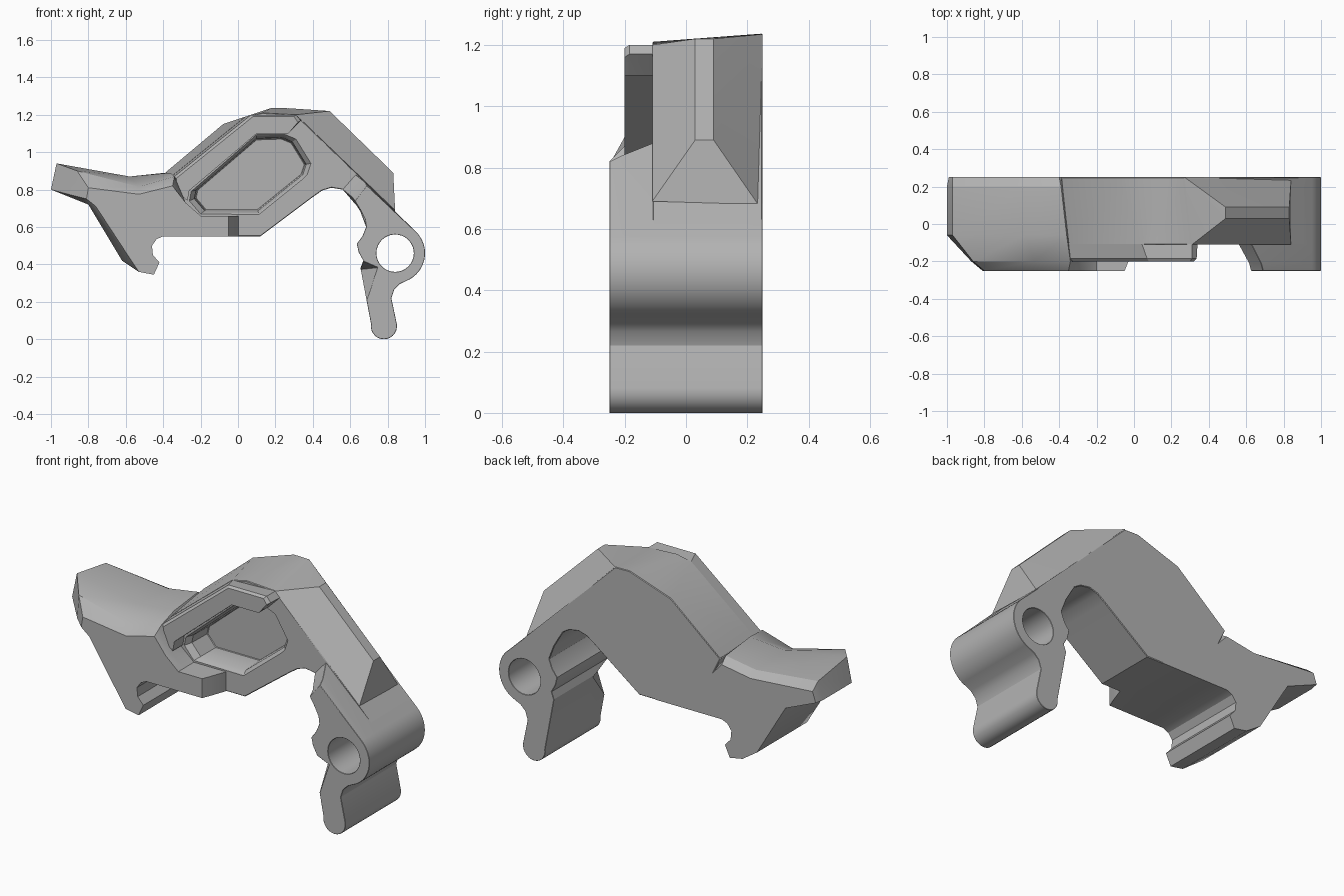
import bpy, bmesh
from math import sin, cos, radians

if "Cube" in bpy.data.objects:
    bpy.data.objects.remove(bpy.data.objects["Cube"])

GREY = (0.45, 0.45, 0.45, 1)
metal = bpy.data.materials.new("plain_grey")
metal.use_nodes = True
metal.diffuse_color = GREY
metal.node_tree.nodes["Principled BSDF"].inputs["Base Color"].default_value = GREY


def finish(name, bm):
    bmesh.ops.recalc_face_normals(bm, faces=bm.faces)
    mesh = bpy.data.meshes.new(name)
    bm.to_mesh(mesh)
    bm.free()
    mesh.materials.append(metal)
    ob = bpy.data.objects.new(name, mesh)
    bpy.context.collection.objects.link(ob)
    return ob


def loft(name, *sections):
    """Skin matching (y, [(x, z), ...]) outlines and cap both ends."""
    bm = bmesh.new()
    rings = [[bm.verts.new((x, y, z)) for x, z in pts] for y, pts in sections]
    for a, b in zip(rings, rings[1:]):
        for i in range(len(a)):
            bm.faces.new((a[i - 1], a[i], b[i], b[i - 1]))
    bm.faces.new(rings[0])
    bm.faces.new(rings[-1])
    return finish(name, bm)


def hull(name, points):
    bm = bmesh.new()
    verts = [bm.verts.new(p) for p in points]
    bmesh.ops.convex_hull(bm, input=verts)
    bmesh.ops.dissolve_limit(bm, angle_limit=0.02, verts=bm.verts, edges=bm.edges)
    return finish(name, bm)


def arc(cx, cz, r, start, end, n):
    angles = [radians(start + (end - start) * i / n) for i in range(n + 1)]
    return [(cx + r * cos(a), cz + r * sin(a)) for a in angles]


def activate(ob):
    bpy.ops.object.select_all(action='DESELECT')
    ob.select_set(True)
    bpy.context.view_layer.objects.active = ob


def cut(ob, cutter):
    cutter.hide_render = True
    mod = ob.modifiers.new("cut", 'BOOLEAN')
    mod.operation = 'DIFFERENCE'
    mod.solver = 'EXACT'
    mod.object = cutter
    activate(ob)
    bpy.ops.object.modifier_apply(modifier=mod.name)
    bpy.data.objects.remove(cutter)


def dress(ob, chamfer=0.0):
    if chamfer:
        mod = ob.modifiers.new("chamfer", 'BEVEL')
        mod.width = chamfer
        mod.segments = 1
        mod.limit_method = 'ANGLE'
        mod.angle_limit = radians(55)
    activate(ob)
    bpy.ops.object.shade_smooth_by_angle(angle=radians(28))


# Main body: arched slab whose top twists from front to back
arm_end = [(0.945, 0.58), (0.93, 0.585), (0.685, 0.6), (0.655, 0.68)]
arch = [(0.6, 0.775), (0.56, 0.8), (0.5, 0.81), (0.45, 0.795), (0.4, 0.76)]
belly = [(0.12, 0.55), (-0.3, 0.55), (-0.3, 0.7)]
lower = arm_end + arch + belly
body = loft("main_body",
            (-0.11, [(-0.35, 0.875), (0.04, 1.19), (0.13, 1.21), (0.31, 1.2)] + lower),
            (0.25, [(-0.39, 0.89), (-0.08, 1.15), (0.18, 1.237), (0.27, 1.235)] + lower))

# Recessed pocket in the body front
rim = [(-0.25, 0.79), (0.1, 1.09), (0.25, 1.095), (0.31, 1.07), (0.39, 0.94),
       (0.37, 0.88), (0.11, 0.67), (-0.2, 0.67), (-0.26, 0.74)]


def shrink(pts, k, cx=0.07, cz=0.88):
    return [(cx + (x - cx) * k, cz + (z - cz) * k) for x, z in pts]


pocket = loft("pocket_cutter", (-0.3, shrink(rim, 1.0)), (-0.11, shrink(rim, 1.0)),
              (-0.08, shrink(rim, 0.92)), (0.05, shrink(rim, 0.9)))
cut(body, pocket)
dress(body, 0.015)

# Raised frame along the upper left of the pocket
frame_inner = [(0.27, 1.1), (0.1, 1.1), (-0.26, 0.795), (-0.27, 0.74), (-0.32, 0.78)]
frame = loft("pocket_frame",
             (-0.2, [(-0.33, 0.86), (0.08, 1.19), (0.3, 1.19), (0.32, 1.16)] + frame_inner),
             (-0.185, [(-0.34, 0.87), (0.07, 1.2), (0.31, 1.2), (0.335, 1.17)] + frame_inner),
             (-0.1, [(-0.35, 0.875), (0.04, 1.19), (0.31, 1.2), (0.34, 1.17)] + frame_inner))
dress(frame)

# Tail with the hook below it
hook = [(-0.4, 0.55), (-0.435, 0.535), (-0.46, 0.5), (-0.455, 0.45), (-0.42, 0.41),
        (-0.45, 0.345), (-0.53, 0.36)]


def tail_section(y, top, end_x, heel, knee):
    side = [(-0.28, 0.73), (-0.2, 0.66), (end_x, 0.66), (end_x, 0.55)]
    return y, top + side + hook + [heel, knee]


heel, knee = (-0.62, 0.42), (-0.8, 0.72)
tail = loft("tail_and_hook",
            tail_section(-0.25, [(-0.81, 0.75), (-0.8, 0.81), (-0.53, 0.775), (-0.35, 0.82)],
                         -0.05, (-0.57, 0.42), (-0.76, 0.71)),
            tail_section(-0.2, [(-0.87, 0.765), (-0.86, 0.9), (-0.53, 0.815), (-0.34, 0.87)],
                         -0.03, heel, knee),
            tail_section(-0.06, [(-1, 0.8), (-0.97, 0.94), (-0.58, 0.87), (-0.36, 0.89)],
                         0.02, heel, knee),
            tail_section(0.2, [(-1, 0.8), (-0.97, 0.9), (-0.58, 0.86), (-0.39, 0.89)],
                         0.02, heel, knee),
            tail_section(0.25, [(-0.99, 0.8), (-0.97, 0.86), (-0.58, 0.83), (-0.4, 0.86)],
                         0.02, heel, knee))
dress(tail)

# Wedge ridge lying on the sloping arm
ridge = hull("arm_ridge", [(0.27, 0.25, 1.235), (0.31, -0.11, 1.2), (0.49, 0.09, 1.22),
                           (0.49, 0.03, 1.22), (0.83, 0.09, 0.89), (0.83, 0.03, 0.89),
                           (0.84, -0.11, 0.69), (0.84, 0.235, 0.68), (0.27, 0, 1.15)])
dress(ridge)

# Lever: full-width pivot ring and leg
leg = (arc(0.84, 0.46, 0.16, 46, -60, 14)
       + [(0.865, 0.295), (0.835, 0.265), (0.82, 0.22)]
       + arc(0.78, 0.07, 0.07, 10, -190, 14)
       + [(0.655, 0.38), (0.67, 0.42), (0.645, 0.465), (0.635, 0.51), (0.665, 0.55),
          (0.685, 0.6), (0.68, 0.64), (0.655, 0.69)])
lever = loft("pivot_lever",
             (-0.25, leg + [(0.625, 0.74), (0.69, 0.82)]),
             (-0.21, leg + [(0.615, 0.755), (0.68, 0.84)]),
             (-0.11, leg + [(0.56, 0.8), (0.63, 0.88)]),
             (0.25, leg + [(0.6, 0.775), (0.68, 0.83)]))
cut(lever, loft("hole_cutter", *[(y, arc(0.84, 0.46, 0.1, 0, 348.75, 31)) for y in (-0.4, 0.4)]))
cut(lever, hull("notch_cutter", [(0.6, -0.26, 0.45), (0.755, -0.26, 0.385), (0.69, -0.26, 0.2),
                                 (0.6, -0.26, 0.2), (0.63, -0.06, 0.37), (0.6, -0.06, 0.3)]))
dress(lever, 0.015)
